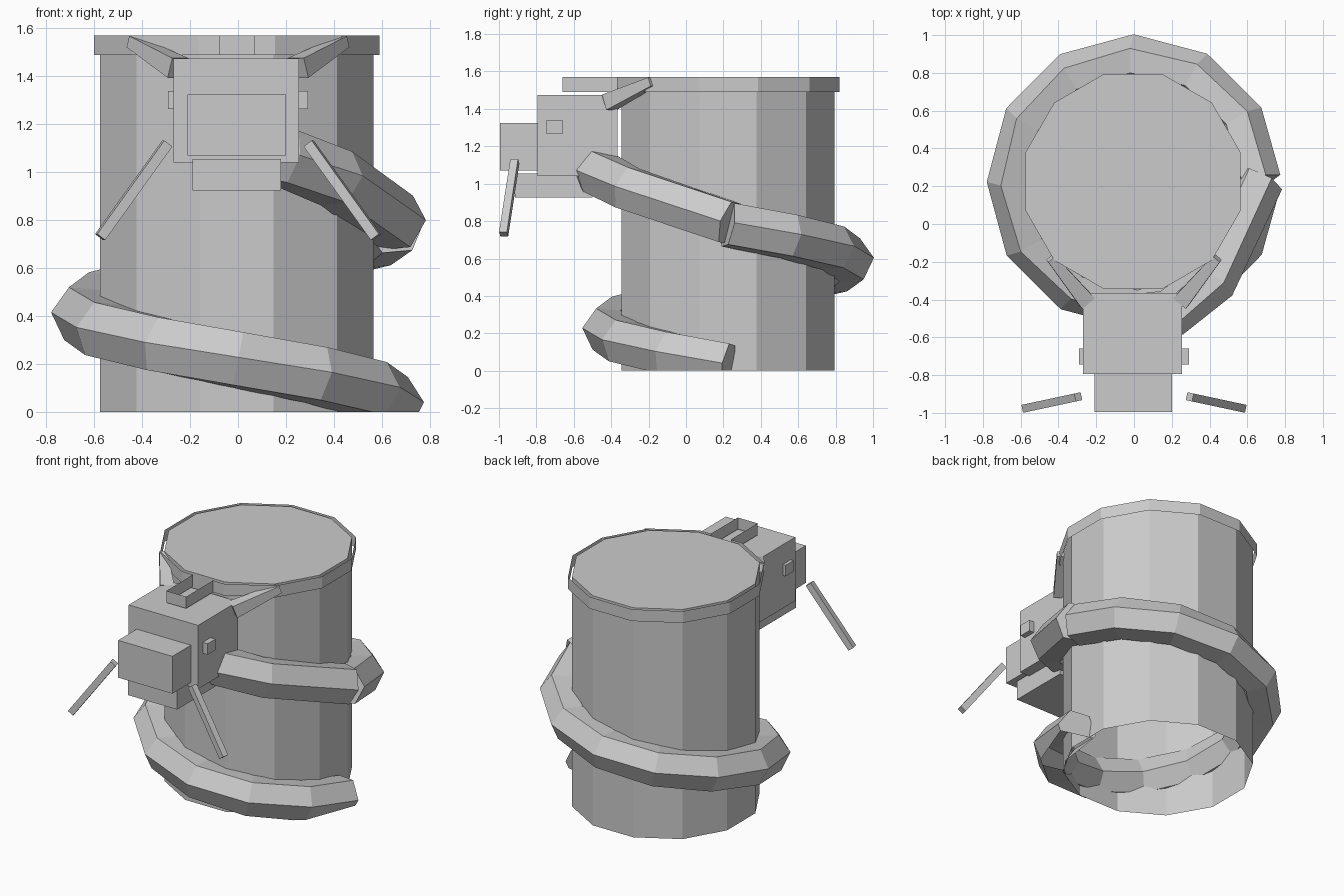
import bpy, bmesh, math
from mathutils import Vector

if "Cube" in bpy.data.objects:
    bpy.data.objects.remove(bpy.data.objects["Cube"])

CY = 0.225   # column axis in y
UP = Vector((0, 0, 1))


def finish(name, bm, recalc=True):
    if recalc:
        bmesh.ops.recalc_face_normals(bm, faces=bm.faces)
    me = bpy.data.meshes.new(name)
    bm.to_mesh(me)
    bm.free()
    ob = bpy.data.objects.new(name, me)
    bpy.context.collection.objects.link(ob)
    return ob


def box(name, lo, hi):
    lo, hi = Vector(lo), Vector(hi)
    bm = bmesh.new()
    bmesh.ops.create_cube(bm, size=1)
    for v in bm.verts:
        v.co = (lo + hi) / 2 + v.co * (hi - lo)
    return finish(name, bm)


def tube(name, path, radii, sides=6, phase=0.0, clip=False):
    """Sweep a regular polygon along a path; side axis is horizontal."""
    pts = [Vector(p) for p in path]
    bm = bmesh.new()
    rings = []
    for i, p in enumerate(pts):
        t = (pts[min(i + 1, len(pts) - 1)] - pts[max(i - 1, 0)]).normalized()
        side = t.cross(UP).normalized()
        up = side.cross(t)
        if side.dot(Vector((p.x, p.y - CY, 0))) < 0:
            side = -side
        ring = []
        for k in range(sides):
            a = phase + 2 * math.pi * k / sides
            ring.append(bm.verts.new(p + radii[i] * (side * math.cos(a) + up * math.sin(a))))
        rings.append(ring)
    for r0, r1 in zip(rings, rings[1:]):
        for k in range(sides):
            j = (k + 1) % sides
            bm.faces.new((r0[k], r0[j], r1[j], r1[k]))
    bm.faces.new(rings[0])
    bm.faces.new(rings[-1])
    bmesh.ops.recalc_face_normals(bm, faces=bm.faces)
    if clip:   # cut flat at the floor
        bmesh.ops.bisect_plane(bm, geom=bm.verts[:] + bm.edges[:] + bm.faces[:],
                               plane_co=(0, 0, 0), plane_no=(0, 0, 1), clear_inner=True)
    return finish(name, bm, False)


def ring12(apothem, z):
    r = apothem / math.cos(math.pi / 12)
    return [Vector((-0.005 + r * math.cos(a), CY + r * math.sin(a), z))
            for a in (math.radians(-75 + 30 * k) for k in range(12))]


# Column: twelve sides, capped on top, open below
bm = bmesh.new()
low = [bm.verts.new(p) for p in ring12(0.57, 0)]
top = [bm.verts.new(p) for p in ring12(0.57, 1.57)]
for k in range(12):
    j = (k + 1) % 12
    bm.faces.new((low[k], low[j], top[j], top[k]))
bm.faces.new(top)
finish("column", bm)

# Thin strap round the column top, looping forward over the head
outline = [Vector((0.07, -0.66, 0)), Vector((0.07, -0.37, 0))] + ring12(0.595, 0) \
    + [Vector((-0.08, -0.37, 0)), Vector((-0.08, -0.66, 0))]
bm = bmesh.new()
a = [bm.verts.new((p.x, p.y, 1.49)) for p in outline]
b = [bm.verts.new((p.x, p.y, 1.57)) for p in outline]
for k in range(len(a)):
    j = (k + 1) % len(a)
    bm.faces.new((a[k], a[j], b[j], b[k]))
finish("top_strap", bm, False)

# Coiled body: one full turn down to the floor
coil = []
for k in range(13):
    t = math.radians(30 * k)
    coil.append((0.65 * math.cos(t), CY + 0.65 * math.sin(t), 0.78 - 0.75 * k / 12))
tube("body_coil", coil, [0.13] * 13, phase=math.radians(65), clip=True)

# Neck: from the coil up to the head
neck = [(0.665, 0.235, 0.79), (0.41, -0.31, 0.975), (0.2, -0.47, 1.06), (0.02, -0.5, 1.1)]
tube("neck", neck, [0.13] * 4, phase=math.radians(65))

# Head
box("head", (-0.27, -0.795, 1.04), (0.255, -0.365, 1.475))
box("snout", (-0.21, -0.995, 1.07), (0.2, -0.79, 1.325))
box("jaw", (-0.19, -0.915, 0.925), (0.18, -0.5, 1.055))

# Paired eyes, horns and whiskers
for s, side in ((1, "right"), (-1, "left")):
    xs = sorted((s * 0.24, s * 0.292))
    box("eye_" + side, (xs[0], -0.745, 1.265), (xs[1], -0.66, 1.34))
    tube("horn_" + side, [(s * 0.25, -0.41, 1.435), (s * 0.44, -0.18, 1.545)],
         [0.062, 0.035], sides=4, phase=math.pi / 4)
    tube("whisker_" + side, [(s * 0.295, -0.915, 1.12), (s * 0.575, -0.975, 0.73)],
         [0.03, 0.03], sides=4, phase=math.pi / 4)
